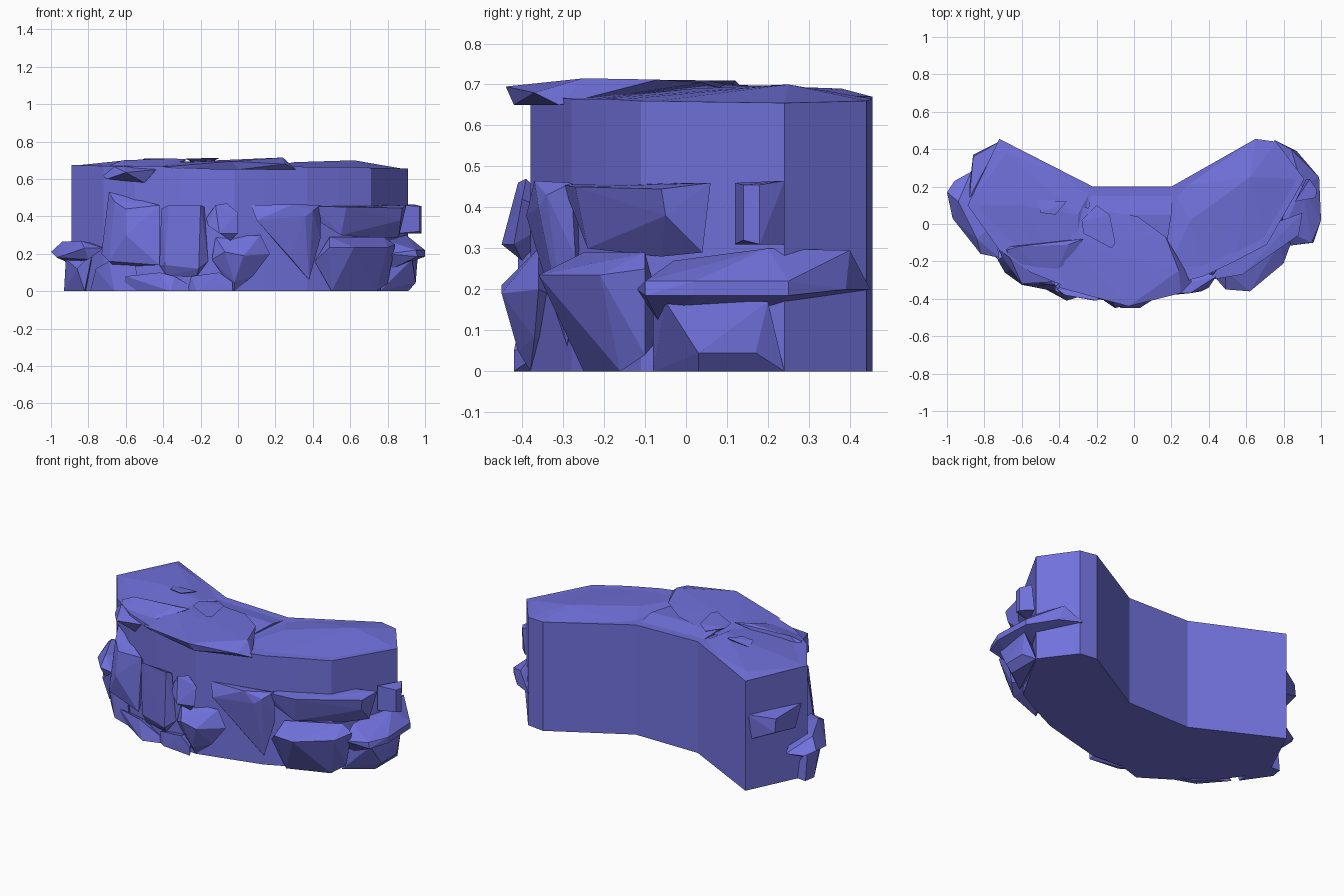
import bpy, bmesh

# Slate blue stone
stone = bpy.data.materials.new("blue_stone")
stone.diffuse_color = (.165, .165, .72, 1)

def finish(name, bm):
    bmesh.ops.recalc_face_normals(bm, faces=bm.faces[:])
    me = bpy.data.meshes.new(name)
    bm.to_mesh(me)
    bm.free()
    me.materials.append(stone)
    ob = bpy.data.objects.new(name, me)
    bpy.context.collection.objects.link(ob)
    return ob

def rock(name, *pts):
    """Faceted boulder: convex hull of a few corner points."""
    bm = bmesh.new()
    for p in pts:
        bm.verts.new(p)
    r = bmesh.ops.convex_hull(bm, input=bm.verts[:])
    junk = [v for v in set(r["geom_interior"] + r["geom_unused"])
            if isinstance(v, bmesh.types.BMVert)]
    bmesh.ops.delete(bm, geom=junk, context='VERTS')
    return finish(name, bm)

# Crescent cliff body: (x, y, top height)
outline = [(-.72, .455, .67), (-.22, .2, .68), (.2, .2, .67), (.65, .455, .665),
           (.76, .44, .66), (.91, .24, .655), (.71, -.11, .66), (.54, -.2, .665),
           (.37, -.28, .665), (.14, -.34, .67), (-.02, -.38, .67), (-.3, -.36, .67),
           (-.55, -.26, .67), (-.72, -.14, .67), (-.89, .1, .675)]
bm = bmesh.new()
low = [bm.verts.new((x, y, 0)) for x, y, z in outline]
top = [bm.verts.new(p) for p in outline]
n = len(outline)
for i in range(n):
    j = (i + 1) % n
    bm.faces.new((low[i], low[j], top[j], top[i]))
caps = [bm.faces.new(low), bm.faces.new(top)]
bmesh.ops.triangulate(bm, faces=caps)
finish("cliff_body", bm)

# Gently domed top surfaces
rock("top_right", (.2, .2, .66), (.65, .455, .665), (.76, .44, .66), (.91, .24, .65),
     (.71, -.11, .655), (.54, -.2, .66), (.37, -.28, .66), (.14, -.34, .66), (.62, .25, .7),
     (.3, .02, .69))
rock("top_left", (-.72, .455, .67), (-.22, .2, .67), (-.89, .1, .67),
     (-.72, -.14, .66), (-.55, -.26, .66), (-.3, -.36, .66), (-.68, .38, .69), (-.6, .1, .7),
     (-.3, .05, .7))
rock("top_middle", (-.22, .2, .67), (.2, .2, .66), (.14, -.34, .66), (-.3, -.36, .66),
     (.2, .05, .69), (-.25, .05, .7))

# Overhanging slabs on top
rock("top_slab", (-.27, .09, .69), (.02, .04, .705), (.17, -.07, .712), (.24, -.25, .715),
     (.25, -.37, .68), (-.03, -.44, .695), (-.4, -.34, .665), (-.35, -.1, .69),
     (.31, -.31, .65), (0, -.42, .65), (-.34, -.35, .655))
rock("left_top_slab", (-.73, -.12, .62), (-.68, -.14, .675), (-.6, -.32, .635), (-.27, -.08, .705),
     (-.44, -.31, .65), (-.62, -.12, .7), (-.35, -.11, .71), (-.7, -.19, .6), (-.5, -.28, .58),
     (-.45, -.2, .6))
rock("top_stone", (-.2, .1, .7), (-.28, .02, .71), (-.27, -.05, .71), (-.12, -.13, .712),
     (-.1, -.1, .712), (-.13, .05, .71), (-.2, 0, .66))
rock("small_top_stone", (-.52, .13, .7), (-.5, .06, .71), (-.42, .05, .71),
     (-.36, .12, .71), (-.45, .1, .67))

# Right-hand ledges and boulders
rock("right_low_boulder", (.49, -.25, .29), (.78, -.1, .29), (.41, -.26, .16), (.49, -.35, .235),
     (.62, -.36, .235), (.8, -.21, .235), (.84, -.1, .25), (.5, -.25, 0), (.74, -.16, 0),
     (.8, -.1, .04), (.6, -.05, .1))
rock("right_ledge", (.8, -.03, .27), (.9, .2, .3), (.84, .4, .295), (.8, -.12, .2),
     (.95, -.1, .22), (.96, -.1, .185), (1, .02, .22), (1, .02, .185), (.99, .25, .22),
     (.99, .25, .185), (.87, .39, .2), (.75, .45, .2), (.8, -.06, .11), (.9, .2, .16))
rock("right_foot", (.76, -.08, 0), (.91, .03, 0), (.91, .17, 0), (.95, .03, .045),
     (.95, .17, .045), (.93, -.05, .17), (.96, .2, .17), (.91, .24, 0), (.75, .1, .1), (.78, -.08, .15))
rock("right_upper_ledge", (.4, -.3, .455), (.58, -.27, .45), (.88, -.06, .445), (.9, .06, .46),
     (.6, -.05, .46), (.42, -.27, .38), (.55, -.24, .3), (.76, -.06, .28), (.86, .04, .29),
     (.87, -.05, .38))
rock("right_side_stone", (.86, .12, .46), (.97, .14, .455), (.98, .18, .455), (.94, .24, .465),
     (.97, .14, .32), (.98, .18, .31), (.92, .24, .31), (.86, .12, .31))
rock("right_wedge", (.07, -.36, .46), (.3, -.37, .465), (.44, -.28, .46), (.4, -.34, .43),
     (.1, -.39, .38), (.44, -.27, .28), (.38, -.29, .06), (.28, -.33, .18), (.36, -.36, .4),
     (.2, -.2, .4))

# Central boulders
rock("centre_low_boulder", (-.14, -.39, .17), (-.12, -.37, .29), (.12, -.36, .3), (.17, -.36, .2),
     (-.07, -.45, .21), (.03, -.45, .19), (.08, -.37, .08), (-.02, -.41, .05), (-.02, -.38, 0),
     (0, -.25, .15))
rock("centre_stone", (-.17, -.38, .39), (-.12, -.41, .46), (-.06, -.39, .47), (0, -.4, .42),
     (0, -.42, .31), (-.04, -.4, .27), (-.1, -.45, .31), (-.16, -.41, .35), (-.08, -.3, .38))
rock("centre_slab", (-.41, -.35, .44), (-.37, -.38, .46), (-.2, -.41, .46), (-.18, -.38, .45),
     (-.16, -.37, .16), (-.21, -.41, .12), (-.39, -.37, .14), (-.42, -.33, .14),
     (-.38, -.34, .08), (-.22, -.38, .08), (-.3, -.25, .3))

# Left-hand ledges and boulders
rock("left_boulder", (-.69, -.17, .53), (-.66, -.24, .48), (-.6, -.3, .44), (-.42, -.33, .46),
     (-.73, -.19, .2), (-.69, -.26, .16), (-.6, -.325, .3), (-.42, -.36, .14), (-.66, -.2, .13),
     (-.45, -.2, .3))
rock("left_ledge", (-1, .17, .21), (-.96, .23, .19), (-.87, .28, .2), (-.97, .03, .18),
     (-.94, .12, .265), (-.84, -.08, .27), (-.82, -.16, .23), (-.72, -.18, .23), (-.8, -.14, .17),
     (-.9, .05, .15), (-.92, .2, .165), (-.75, 0, .25))
rock("left_end_stone", (-.72, .44, .46), (-.86, .36, .44), (-.87, .25, .45), (-.88, .14, .46),
     (-.86, .37, .36), (-.88, .2, .33), (-.74, .42, .31), (-.7, .3, .4))
rock("left_end_foot", (-.92, .02, .17), (-.93, .09, 0), (-.92, .16, 0), (-.92, .14, .18),
     (-.82, -.07, 0), (-.78, -.1, .2), (-.8, .15, 0), (-.86, -.08, .12))
rock("left_foot", (-.79, -.1, 0), (-.76, -.16, .12), (-.69, -.22, .16), (-.55, -.28, .14),
     (-.66, -.25, 0), (-.52, -.3, 0), (-.6, -.15, .1))
rock("left_base_stone", (-.62, -.24, 0), (-.6, -.28, .08), (-.42, -.36, .1), (-.36, -.41, 0),
     (-.34, -.38, .08), (-.2, -.36, 0), (-.4, -.25, .05))
rock("centre_base_stone", (-.27, -.37, 0), (-.25, -.39, .08), (-.1, -.41, .1), (-.03, -.42, .05),
     (-.03, -.42, 0), (-.22, -.4, 0), (-.1, -.3, .08))
